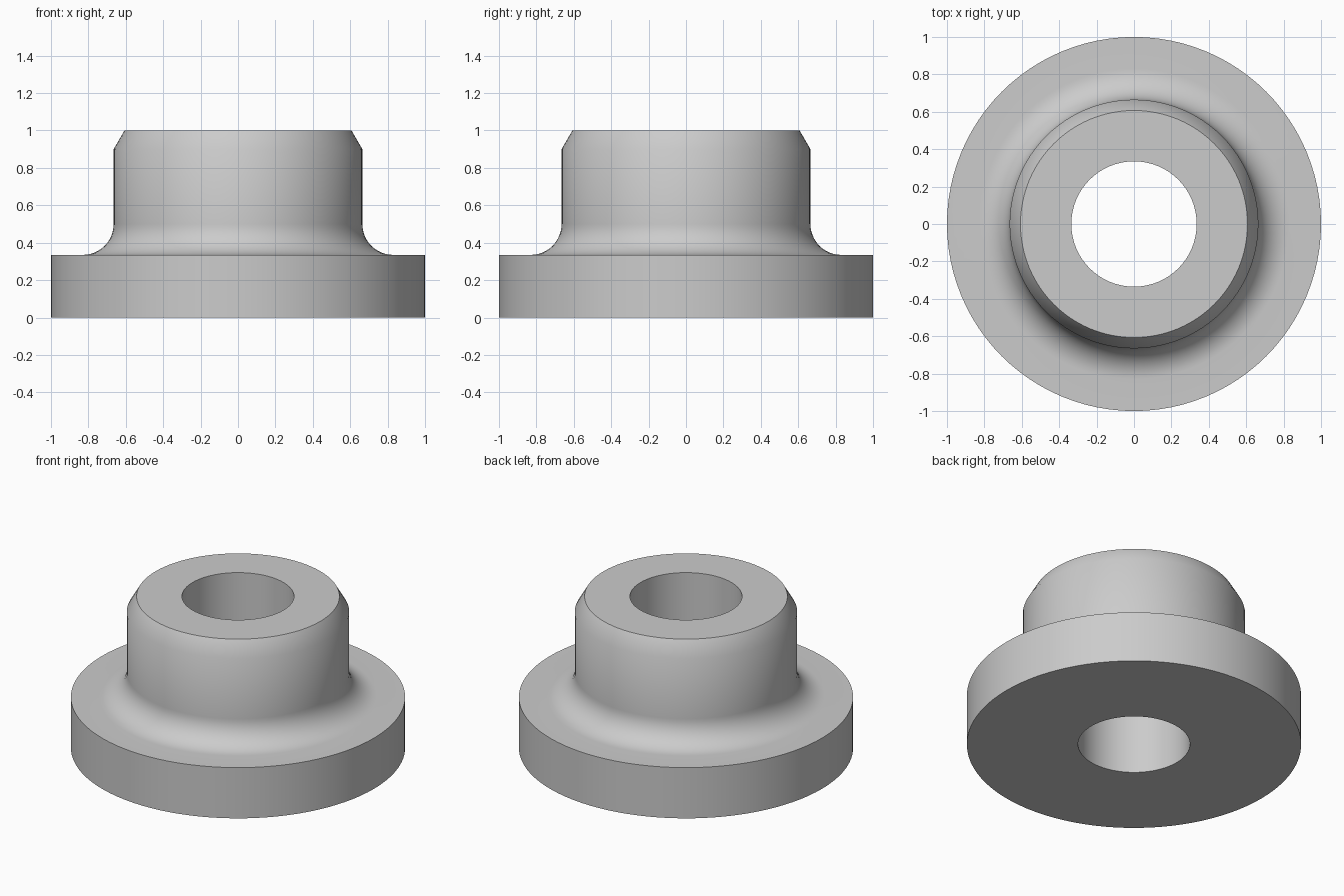
import bpy
import bmesh
import math

# Remove the default cube only
cube = bpy.data.objects.get("Cube")
if cube:
    bpy.data.objects.remove(cube, do_unlink=True)

SEGMENTS = 96
FILLET_STEPS = 12

# Main dimensions
BORE_R = 0.335
FLANGE_R, FLANGE_TOP = 1.0, 0.335
HUB_R, HUB_TOP = 0.665, 1.0
CHAMFER_R, CHAMFER_Z = 0.607, 0.9
FILLET = 0.165


def make_material(name, color):
    mat = bpy.data.materials.new(name)
    mat.use_nodes = True
    mat.diffuse_color = color
    mat.node_tree.nodes["Principled BSDF"].inputs["Base Color"].default_value = color
    return mat


def lathe(name, profile, material):
    """Revolve a closed (radius, height) outline around the z axis."""
    bm = bmesh.new()
    rings = []
    for i in range(SEGMENTS):
        a = math.tau * i / SEGMENTS
        rings.append([bm.verts.new((r * math.cos(a), r * math.sin(a), z))
                      for r, z in profile])
    for i, ring in enumerate(rings):
        following = rings[(i + 1) % SEGMENTS]
        for j in range(len(profile)):
            k = (j + 1) % len(profile)
            bm.faces.new((ring[j], following[j], following[k], ring[k]))
    bmesh.ops.recalc_face_normals(bm, faces=bm.faces)
    mesh = bpy.data.meshes.new(name)
    bm.to_mesh(mesh)
    bm.free()
    mesh.materials.append(material)
    obj = bpy.data.objects.new(name, mesh)
    bpy.context.collection.objects.link(obj)
    return obj


# Concave fillet between the flange top and the hub wall
fillet = []
for i in range(FILLET_STEPS + 1):
    a = math.pi / 2 * i / FILLET_STEPS
    fillet.append((HUB_R + FILLET * (1 - math.sin(a)),
                   FLANGE_TOP + FILLET * (1 - math.cos(a))))

# Flange, fillet, hub, chamfer and through bore as one outline
outline = [(BORE_R, 0), (FLANGE_R, 0), (FLANGE_R, FLANGE_TOP), *fillet,
           (HUB_R, CHAMFER_Z), (CHAMFER_R, HUB_TOP), (BORE_R, HUB_TOP)]

gray = make_material("light_gray", (0.6, 0.6, 0.6, 1))
bushing = lathe("flanged_bushing", outline, gray)

# Smooth round walls, sharp rims
bpy.ops.object.select_all(action='DESELECT')
bushing.select_set(True)
bpy.context.view_layer.objects.active = bushing
bpy.ops.object.shade_smooth_by_angle(angle=math.radians(35))
